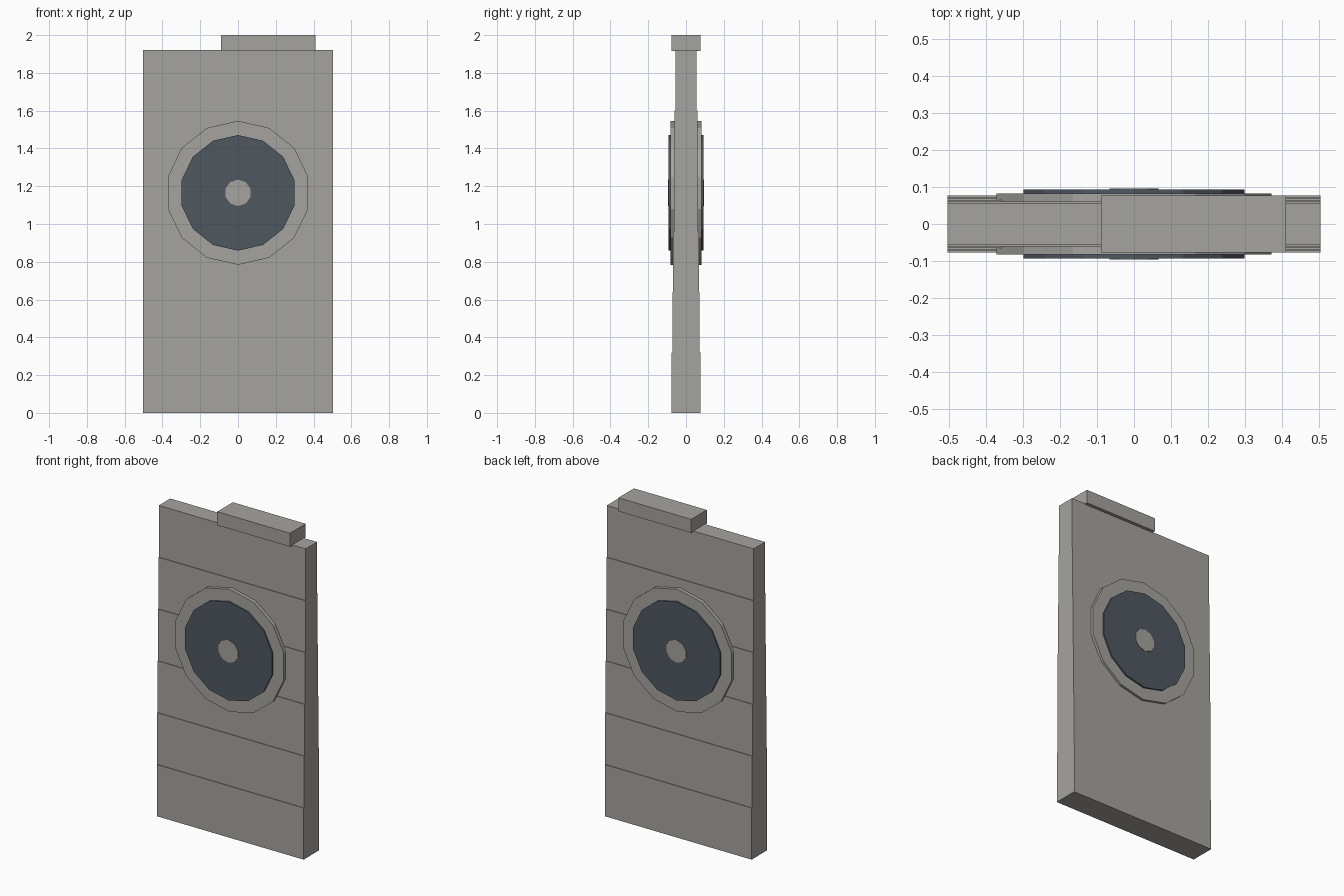
import bpy, math

if "Cube" in bpy.data.objects:
    bpy.data.objects.remove(bpy.data.objects["Cube"])


def material(name, rgb):
    m = bpy.data.materials.new(name)
    m.diffuse_color = (*rgb, 1)
    m.use_nodes = True
    m.node_tree.nodes["Principled BSDF"].inputs["Base Color"].default_value = m.diffuse_color
    return m


STONE = material("warm grey stone", (0.38, 0.37, 0.345))
SLATE = material("dark slate", (0.078, 0.098, 0.118))


def box(name, lo, hi, mat):
    bpy.ops.mesh.primitive_cube_add(size=1, location=[(a + b) / 2 for a, b in zip(lo, hi)])
    ob = bpy.context.object
    ob.name = name
    ob.scale = [b - a for a, b in zip(lo, hi)]
    bpy.ops.object.transform_apply(location=False, rotation=False, scale=True)
    ob.data.materials.append(mat)


def disc(name, sides, radius, y0, y1, side, mat):
    # the first vertex of the cylinder points up (+z) after the rotation
    bpy.ops.mesh.primitive_cylinder_add(
        vertices=sides, radius=radius, depth=y1 - y0,
        location=(0, side * (y0 + y1) / 2, 1.165), rotation=(math.pi / 2, 0, 0))
    ob = bpy.context.object
    ob.name = name
    ob.data.materials.append(mat)


# Slab: six courses, each slightly thinner than the one below
COURSES, H = 6, 0.32
for i in range(COURSES):
    t = 0.0765 - 0.0041 * i
    box(f"slab_course_{i + 1}", (-0.504, -t, i * H), (0.504, t, (i + 1) * H), STONE)

# Off-centre cap block on the top edge
box("cap_block", (-0.089, -0.0765, 1.916), (0.411, 0.0765, 2.0), STONE)

# Round medallion on both faces: rim, dark disc and hub
for side, label in ((-1, "front"), (1, "back")):
    disc(f"{label}_rim", 14, 0.381, 0.058, 0.083, side, STONE)
    disc(f"{label}_dark_disc", 14, 0.306, 0.07, 0.0925, side, SLATE)
    disc(f"{label}_hub", 10, 0.07, 0.08, 0.0955, side, STONE)
